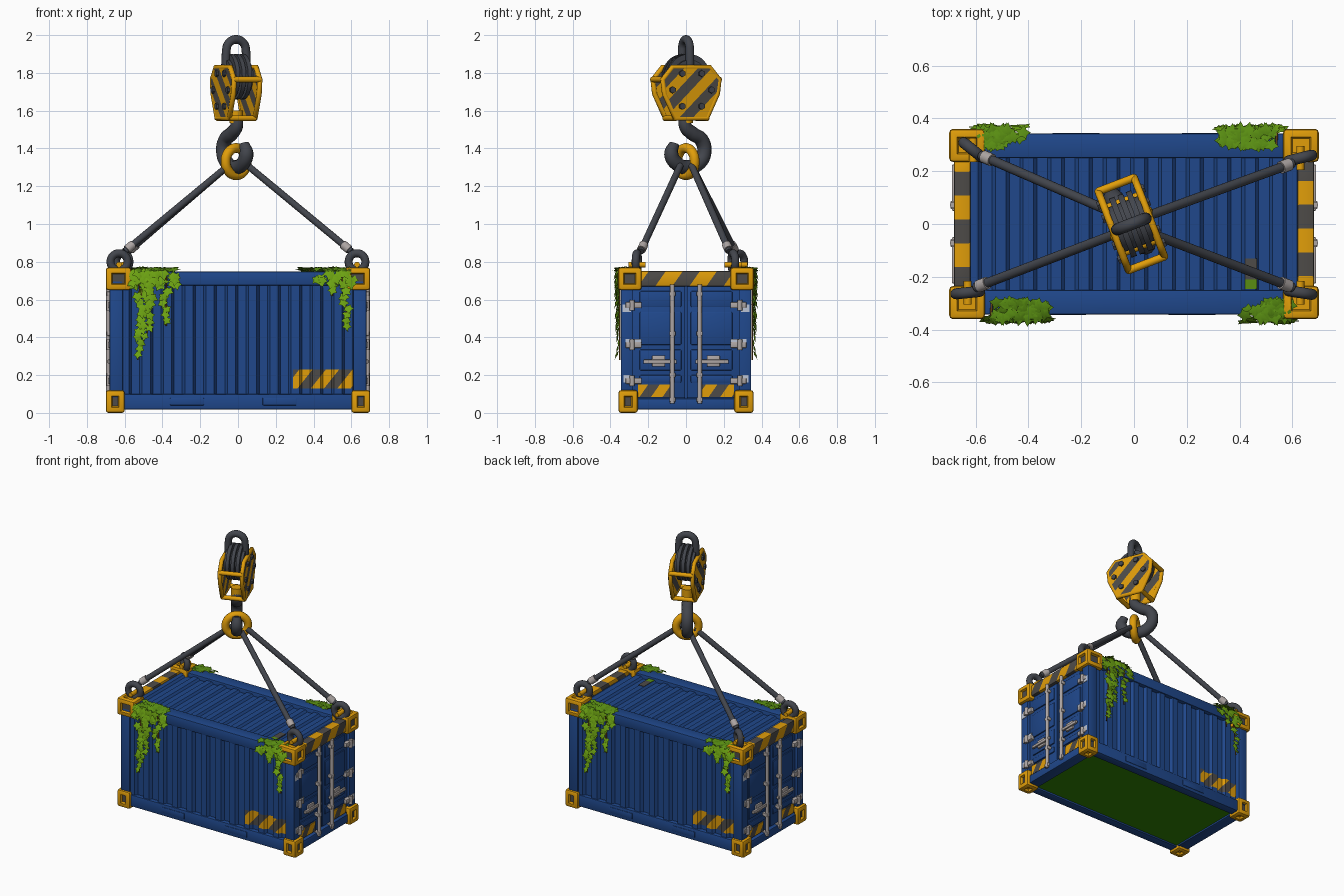
import bpy, bmesh, math, random
from mathutils import Vector, Matrix

random.seed(4)
cube = bpy.data.objects.get("Cube")
if cube:
    bpy.data.objects.remove(cube, do_unlink=True)


def material(name, *rgb):
    m = bpy.data.materials.new(name)
    m.use_nodes = True
    m.diffuse_color = (*rgb, 1)
    m.node_tree.nodes["Principled BSDF"].inputs["Base Color"].default_value = (*rgb, 1)
    return m


BLUE = material("container blue", 0.014, 0.064, 0.26)
YELLOW = material("safety yellow", 0.75, 0.34, 0.003)
STEEL = material("dark steel", 0.055, 0.06, 0.073)
STRIPE = material("stripe charcoal", 0.075, 0.07, 0.065)
PALE = material("pale steel", 0.42, 0.38, 0.37)
SCUFF = material("worn pale paint", 0.5, 0.55, 0.66)
LEAF = material("ivy green", 0.15, 0.36, 0.006)
MOSS = material("shaded ivy green", 0.1, 0.27, 0.006)
FLOOR = material("floor green", 0.03, 0.23, 0.001)
BARK = material("vine brown", 0.2, 0.08, 0.015)


def finish(name, bm, *mats):
    me = bpy.data.meshes.new(name)
    bm.normal_update()
    bm.to_mesh(me)
    bm.free()
    for m in mats:
        me.materials.append(m)
    me.shade_smooth()
    me.set_sharp_from_angle(angle=math.radians(35))
    ob = bpy.data.objects.new(name, me)
    bpy.context.scene.collection.objects.link(ob)
    return ob


def box_mesh(lo, hi, bevel):
    lo, hi = Vector(lo), Vector(hi)
    bm = bmesh.new()
    bmesh.ops.create_cube(bm, size=1)
    bmesh.ops.scale(bm, vec=hi - lo, verts=bm.verts)
    bmesh.ops.translate(bm, vec=(lo + hi) / 2, verts=bm.verts)
    if bevel:
        bmesh.ops.bevel(bm, geom=bm.edges[:], offset=bevel, segments=2, affect='EDGES', profile=0.5)
    return bm


def box(name, lo, hi, mat, bevel=0.006):
    return finish(name, box_mesh(lo, hi, bevel), mat)


def tube(name, a, b, r, mat, sides=16):
    a, b = Vector(a), Vector(b)
    bm = bmesh.new()
    turn = (b - a).to_track_quat('Z', 'Y').to_matrix().to_4x4()
    bmesh.ops.create_cone(bm, cap_ends=True, segments=sides, radius1=r, radius2=r,
                          depth=(b - a).length, matrix=Matrix.Translation((a + b) / 2) @ turn)
    return finish(name, bm, mat)


def path(name, points, r, mat, cyclic=False, handle='AUTO', scales=None):
    cu = bpy.data.curves.new(name, 'CURVE')
    cu.dimensions, cu.bevel_depth, cu.bevel_resolution = '3D', r, 4
    cu.resolution_u, cu.use_fill_caps = (1 if handle == 'VECTOR' else 8), True
    sp = cu.splines.new('BEZIER')
    sp.bezier_points.add(len(points) - 1)
    sp.use_cyclic_u = cyclic
    for i, (p, co) in enumerate(zip(sp.bezier_points, points)):
        p.co = co
        p.handle_left_type = p.handle_right_type = handle
        p.radius = scales[i] if scales else 1
    temp = bpy.data.objects.new(name + " path", cu)
    me = bpy.data.meshes.new_from_object(temp)
    bpy.data.objects.remove(temp)
    me.name = name
    me.materials.clear()
    me.materials.append(mat)
    ob = bpy.data.objects.new(name, me)
    bpy.context.scene.collection.objects.link(ob)
    return ob


def ring(name, centre, side, major, minor, mat):
    side, c = Vector(side).normalized(), Vector(centre)
    angles = [i * math.tau / 8 for i in range(8)]
    pts = [c + major * (math.cos(a) * side + math.sin(a) * Vector((0, 0, 1))) for a in angles]
    return path(name, pts, minor, mat, cyclic=True)


def stripe(ob, normal, width, first=0, lo=(-9, -9, -9), hi=(9, 9, 9)):
    """Cut hazard stripes into the faces between lo and hi."""
    me, n = ob.data, Vector(normal).normalized()
    base = len(me.materials)
    me.materials.append(YELLOW)
    me.materials.append(STRIPE)
    bm = bmesh.new()
    bm.from_mesh(me)

    def cut(co, no):
        bmesh.ops.bisect_plane(bm, geom=bm.verts[:] + bm.edges[:] + bm.faces[:], plane_co=co, plane_no=no)

    def inside(f):
        return all(a <= c <= b for a, c, b in zip(lo, f.calc_center_median(), hi))
    for axis in range(3):
        for limit in (lo[axis], hi[axis]):
            no = Vector([float(i == axis) for i in range(3)])
            cut(no * limit, no)
    reach = [v.co.dot(n) for f in bm.faces if inside(f) for v in f.verts]
    for k in range(math.floor(min(reach) / width), math.ceil(max(reach) / width) + 1):
        cut(n * k * width, n)
    for f in bm.faces:
        if inside(f):
            f.material_index = base + (math.floor(f.calc_center_median().dot(n) / width) + first) % 2
    bm.to_mesh(me)
    bm.free()
    return ob


def corrugated(name, half, count, place):
    """Trapezoid ribs along x; place(x, depth, end) gives the 3D point."""
    bm, pitch, rows = bmesh.new(), 2 * half / count, []
    for i in range(count):
        for t, d in ((0, 0), (0.38, 0), (0.5, 1), (0.88, 1)):
            x = -half + (i + t) * pitch
            rows.append([bm.verts.new(place(x, d, e)) for e in (0, 1)])
    rows.append([bm.verts.new(place(half, 0, e)) for e in (0, 1)])
    for a, b in zip(rows, rows[1:]):
        bm.faces.new((a[0], b[0], b[1], a[1]))
    return finish(name, bm, BLUE)


def casting(name, lo, hi):
    """Corner block with a socket sunk into each face; side sockets are dark inside."""
    bm = box_mesh(lo, hi, 0.014)
    big = sorted(bm.faces, key=lambda f: -f.calc_area())[:6]
    bmesh.ops.inset_individual(bm, faces=big, thickness=0.022)
    bmesh.ops.inset_individual(bm, faces=big, thickness=0.008, depth=-0.016)
    for f in big:
        f.material_index = int(abs(f.normal.z) < 0.5)
    return finish(name, bm, YELLOW, STRIPE)


def ivy(name, strands, x0, x1):
    """Leaves over the top rail from x0 to x1 and down each strand (x, end x, end z)."""
    bm = bmesh.new()
    lobes = [1, 0.55, 0.85, 0.5, 0.7, 0.4, 0.7, 0.5, 0.85, 0.55]

    def leaf(c, tip, out, size, mat):
        out = (Vector(out) + Vector([random.uniform(-0.25, 0.25) for _ in "xyz"])).normalized()
        tip = Vector(tip) + Vector((random.uniform(-0.6, 0.6), 0, 0))
        tip = (tip - tip.dot(out) * out).normalized()
        side, c = out.cross(tip), Vector(c)
        mid = bm.verts.new(c + out * size * 0.15)
        rim = [bm.verts.new(c + size * r * (math.cos(i * math.tau / 10) * tip + math.sin(i * math.tau / 10) * side))
               for i, r in enumerate(lobes)]
        for a, b in zip(rim, rim[1:] + rim[:1]):
            bm.faces.new((mid, a, b)).material_index = mat
    for _ in range(int((x1 - x0) * 200)):
        leaf((random.triangular(x0, x1), random.uniform(-0.355, -0.295), random.uniform(0.755, 0.766)),
             (0, -1, 0), (0, -0.2, 1), 0.036, 1)
    for _ in range(int((x1 - x0) * 70)):
        leaf((random.uniform(x0, x1), random.uniform(-0.37, -0.352), random.uniform(0.68, 0.745)),
             (0, 0, -1), (0, -1, 0.35), 0.038, 0)
    made = []
    for xa, xb, zb in strands:
        steps = int((0.74 - zb) / 0.03)
        for i in range(steps):
            t = i / steps
            spread = 0.04 * (1 - t) + 0.006
            leaf((xa + (xb - xa) * t + random.uniform(-spread, spread), random.uniform(-0.368, -0.352),
                  0.74 + (zb - 0.74) * t), (0, 0, -1), (0, -1, 0.3), 0.044 - 0.014 * t, 0)
        made.append(path("vine_stem", [(xa, -0.30, 0.755), (xa, -0.348, 0.75), ((xa + xb) / 2, -0.35, 0.55 + zb / 4),
                                       (xb, -0.35, zb)], 0.004, BARK))
    return made + [finish(name, bm, LEAF, MOSS)]


# Container floor and roof
box("floor", (-0.64, -0.3, 0.03), (0.64, 0.3, 0.05), FLOOR, 0)
corrugated("roof_panel", 0.63, 12, lambda x, d, e: (x, -0.26 + 0.52 * e, 0.733 - 0.014 * d))
box("roof_stain", (0.42, -0.21, 0.73), (0.465, -0.13, 0.736), STRIPE, 0)
box("roof_moss", (0.42, -0.247, 0.73), (0.465, -0.21, 0.736), MOSS, 0)

# One long side and one door end; the other half is turned round z
pair = []
add = pair.append
add(box("top_side_rail", (-0.6, -0.342, 0.675), (0.6, -0.25, 0.748), BLUE))
add(box("bottom_side_rail", (-0.64, -0.342, 0.018), (0.64, -0.28, 0.1), BLUE))
for x in (-0.27, 0.22):
    add(box("fork_pocket", (x - 0.09, -0.345, 0.04), (x + 0.09, -0.33, 0.08), BLUE, 0.004))
side = corrugated("side_panel", 0.62, 11, lambda x, d, e: (x, -0.334 + 0.02 * d, 0.09 + 0.6 * e))
add(stripe(side, (1, 0, -0.8), 0.055, 0, (0.29, -1, 0.13), (0.61, 0, 0.23)))
for s in (-1, 1):
    add(box("corner_post", (s * 0.645 - 0.035, -0.345, 0.08), (s * 0.645 + 0.035, -0.28, 0.7), BLUE))
    a, b = sorted((s * 0.7, s * 0.565))
    add(casting("top_corner_block", (a, -0.36, 0.65), (b, -0.235, 0.77)))
    a, b = sorted((s * 0.7, s * 0.6))
    add(casting("bottom_corner_block", (a, -0.358, 0), (b, -0.255, 0.12)))

# Door end
add(stripe(box("door_header", (0.62, -0.25, 0.67), (0.682, 0.25, 0.75), BLUE), (0, 1, -0.7), 0.074, 1))
add(box("door_sill", (0.6, -0.28, 0.018), (0.68, 0.28, 0.075), BLUE))
add(box("door_seal", (0.61, -0.28, 0.07), (0.63, 0.28, 0.7), BLUE, 0))
for s in (-1, 1):
    def span(u, v):
        return sorted((s * u, s * v))
    a, b = span(0.004, 0.285)
    add(box("door_leaf", (0.62, a, 0.078), (0.66, b, 0.672), BLUE))
    a, b = span(0.025, 0.245)
    for z0, z1 in ((0.16, 0.2), (0.225, 0.335), (0.36, 0.535), (0.56, 0.645)):
        add(box("door_panel", (0.65, a, z0), (0.668, b, z1), BLUE))
    a, b = span(0.085, 0.255)
    add(stripe(box("door_warning_strip", (0.658, a, 0.085), (0.666, b, 0.15), YELLOW, 0), (0, 1, -0.7), 0.05))
    add(tube("lock_rod", (0.686, s * 0.072, 0.05), (0.686, s * 0.072, 0.68), 0.012, PALE))
    for z in (0.07, 0.2, 0.42, 0.63):
        add(box("rod_bracket", (0.655, s * 0.072 - 0.016, z - 0.012), (0.695, s * 0.072 + 0.016, z + 0.012), PALE, 0.004))
    a, b = span(0.05, 0.225)
    add(box("door_handle", (0.674, a, 0.261), (0.69, b, 0.282), PALE, 0.004))
    add(box("handle_plate", (0.66, s * 0.145 - 0.035, 0.245), (0.68, s * 0.145 + 0.035, 0.305), PALE, 0.006))
    a, b = span(0.235, 0.32)
    for z in (0.17, 0.36, 0.57):
        add(box("hinge_strap", (0.655, a, z - 0.016), (0.686, b, z + 0.016), PALE, 0.005))
        add(tube("hinge_pin", (0.684, s * 0.285, z - 0.028), (0.684, s * 0.285, z + 0.028), 0.013, PALE))
    for z, u, v in ((0.37, 0.235, 0.32), (0.555, 0.29, 0.335), (0.18, 0.29, 0.33)):
        a, b = span(u, v)
        add(box("paint_scuff", (0.679, a, z - 0.02), (0.6825, b, z + 0.02), SCUFF, 0))

# Ivy on the side
pair += ivy("ivy_large", [(-0.49, -0.53, 0.28), (-0.45, -0.48, 0.42), (-0.54, -0.5, 0.38), (-0.38, -0.38, 0.46)], -0.57, -0.3)
pair += ivy("ivy_small", [(0.49, 0.5, 0.62), (0.54, 0.58, 0.43)], 0.41, 0.61)
for ob in pair:
    twin = ob.copy()
    twin.rotation_euler.z = math.pi
    bpy.context.scene.collection.objects.link(twin)

# Slings and corner shackles, each settled a little differently
for sx, sy, x, y, lean in ((-1, -1, 0.63, 0.26, 0.1), (1, -1, 0.63, 0.26, 0.15),
                           (1, 1, 0.63, 0.25, 0.25), (-1, 1, 0.61, 0.28, 0.8)):
    top, low = Vector((sx * 0.05, sy * 0.03, 1.31)), Vector((sx * (x - 0.03), sy * (y - 0.02), 0.855))
    tube("sling_cable", top, low, 0.018, STEEL)
    tube("sling_clamp", top.lerp(low, 0.92), top.lerp(low, 0.98), 0.024, PALE)
    ring("corner_shackle", (sx * x, sy * y, 0.8), (sx, sy * lean, 0), 0.045, 0.021, STEEL)
    tube("shackle_pin", (sx * x, sy * (y - 0.045), 0.785), (sx * x, sy * (y + 0.045), 0.785), 0.015, YELLOW)

# Ring and hook, made square on and turned below
hanging, block = [], []
hanging.append(ring("lifting_ring", (0, 0, 1.33), (1, 0.08, 0), 0.072, 0.026, YELLOW))
hook = [(0, 1.58), (-0.005, 1.52), (0.04, 1.48), (0.1, 1.445), (0.118, 1.38), (0.08, 1.32), (0.01, 1.3),
        (-0.06, 1.32), (-0.095, 1.37), (-0.075, 1.425)]
hanging.append(path("hook", [(0, y, z) for y, z in hook], 0.038, STEEL,
                    scales=[0.8, 0.9, 1, 1, 1, 1, 1, 1, 1, 0.7]))

# Pulley block
add = block.append
add(tube("hook_swivel", (0, 0, 1.535), (0, 0, 1.6), 0.036, YELLOW))
outline = [(0.105, 1.83), (0.16, 1.765), (0.15, 1.69), (0.09, 1.56)]
outline += [(-y, z) for y, z in reversed(outline)]
for s in (-1, 1):
    bm = bmesh.new()
    face = bm.faces.new([bm.verts.new((s * 0.064, y, z)) for y, z in outline])
    new = bmesh.ops.extrude_face_region(bm, geom=[face])["geom"]
    bmesh.ops.translate(bm, vec=(s * 0.02, 0, 0), verts=[v for v in new if isinstance(v, bmesh.types.BMVert)])
    bmesh.ops.recalc_face_normals(bm, faces=bm.faces)
    add(stripe(finish("block_plate", bm, YELLOW), (0, 1, -1), 0.055))
    add(path("plate_rim", [(s * 0.073, y, z) for y, z in outline], 0.014, YELLOW, True, 'VECTOR'))
    for i in range(6):
        y, z = 0.11 * math.cos(i * math.tau / 6), 1.71 + 0.1 * math.sin(i * math.tau / 6)
        add(tube("plate_bolt", (s * 0.08, y, z), (s * 0.096, y, z), 0.018, STEEL, 6))
    for y, z in ((0.16, 1.765), (0.09, 1.56)):
        add(tube("block_crossbar", (-0.075, s * y, z), (0.075, s * y, z), 0.015, YELLOW))
for x in (-0.034, 0, 0.034):
    add(tube("sheave", (x - 0.011, 0, 1.78), (x + 0.011, 0, 1.78), 0.12, STEEL, 32))
add(tube("sheave_hub", (-0.062, 0, 1.78), (0.062, 0, 1.78), 0.09, STEEL, 32))
arch = [(0.055 * math.cos(a), 0, 1.922 + 0.055 * math.sin(a)) for a in (math.pi * i / 6 for i in range(7))]
add(path("top_shackle", [(0.055, 0, 1.78)] + arch + [(-0.055, 0, 1.78)], 0.023, STEEL))
for parts, turn in ((hanging, 35), (block, 21)):
    for ob in parts:
        ob.rotation_euler.z = math.radians(turn)
        ob.location.x = -0.01
